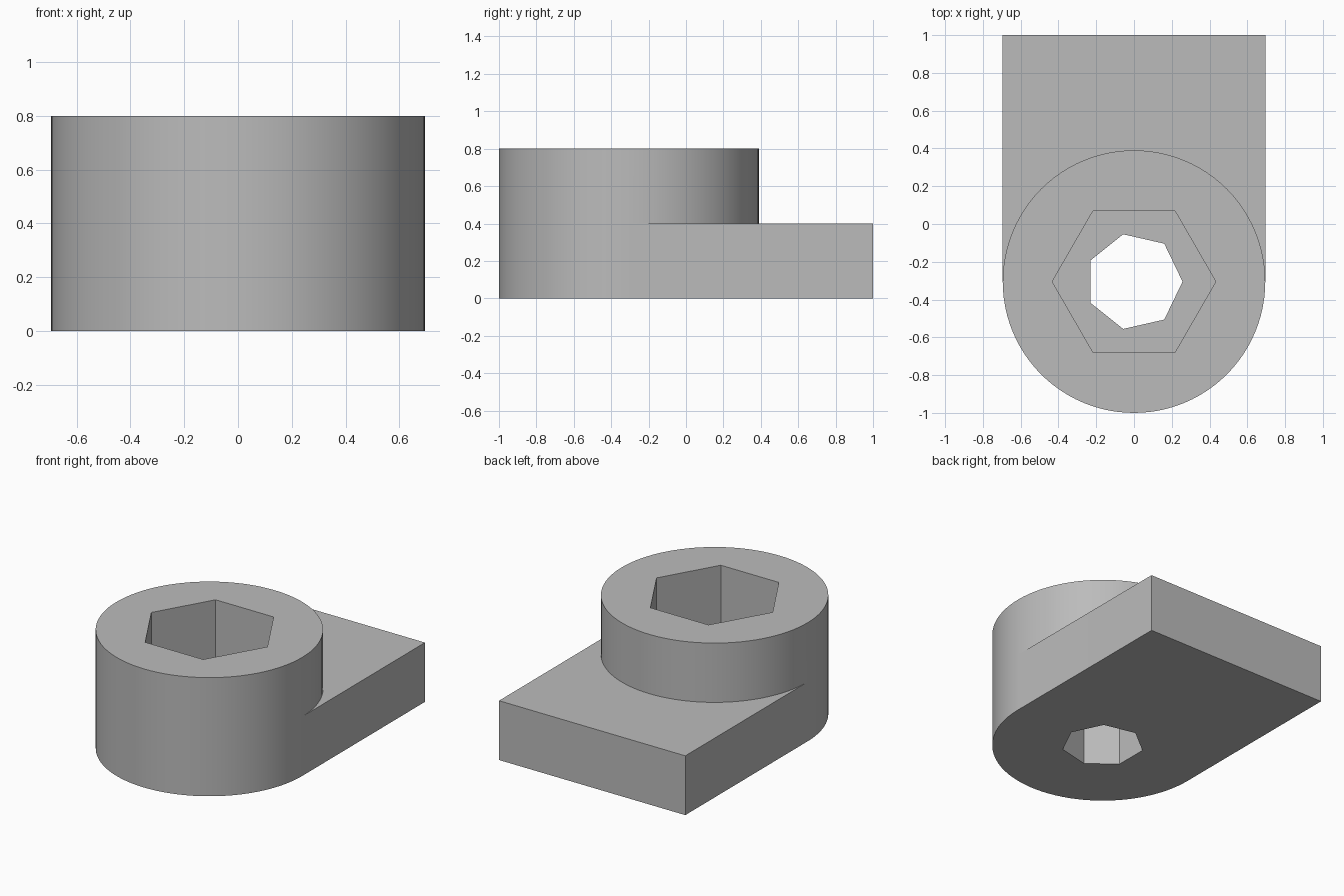
import bpy
import math

# Remove the default cube
cube = bpy.data.objects.get("Cube")
if cube:
    bpy.data.objects.remove(cube, do_unlink=True)

RADIUS, AXIS_Y = 0.695, -0.305
HEIGHT, PLATE = 0.8, 0.4

grey = bpy.data.materials.new("plain grey")
grey.use_nodes = True
colour = (0.5, 0.5, 0.5, 1)
grey.diffuse_color = colour
grey.node_tree.nodes["Principled BSDF"].inputs["Base Color"].default_value = colour


def prism(name, sides, radius, z0, z1):
    """Upright prism on the boss axis with one corner pointing to +x."""
    bpy.ops.mesh.primitive_cylinder_add(vertices=sides, radius=radius, depth=z1 - z0)
    ob = bpy.context.object
    ob.name = name
    # the primitive starts its first corner at +y
    ob.rotation_euler.z = -math.pi / 2
    bpy.ops.object.transform_apply(location=False, rotation=True, scale=False)
    ob.location = (0, AXIS_Y, (z0 + z1) / 2)
    ob.data.materials.append(grey)
    return ob


def combine(target, other, operation):
    """Apply a boolean and drop the helper."""
    mod = target.modifiers.new(operation, 'BOOLEAN')
    mod.object, mod.operation, mod.solver = other, operation, 'EXACT'
    bpy.ops.object.select_all(action='DESELECT')
    bpy.context.view_layer.objects.active = target
    target.select_set(True)
    bpy.ops.object.modifier_apply(modifier=mod.name)
    bpy.data.objects.remove(other, do_unlink=True)


# Round boss
body = prism("nut_holder_body", 96, RADIUS, 0, HEIGHT)

# Flat plate running back from the boss axis
bpy.ops.mesh.primitive_cube_add(size=1, location=(0, (1 + AXIS_Y) / 2, PLATE / 2))
plate = bpy.context.object
plate.name = "plate"
plate.scale = (2 * RADIUS, 1 - AXIS_Y, PLATE)
bpy.ops.object.transform_apply(location=False, rotation=False, scale=True)
plate.data.materials.append(grey)
combine(body, plate, 'UNION')

# Hexagonal nut pocket, then the seven-sided bolt hole below it
combine(body, prism("nut_pocket", 6, 0.433, PLATE, HEIGHT + 0.2), 'DIFFERENCE')
combine(body, prism("bolt_hole", 7, 0.257, -0.2, HEIGHT), 'DIFFERENCE')

bpy.ops.object.shade_smooth_by_angle(angle=math.radians(30))
